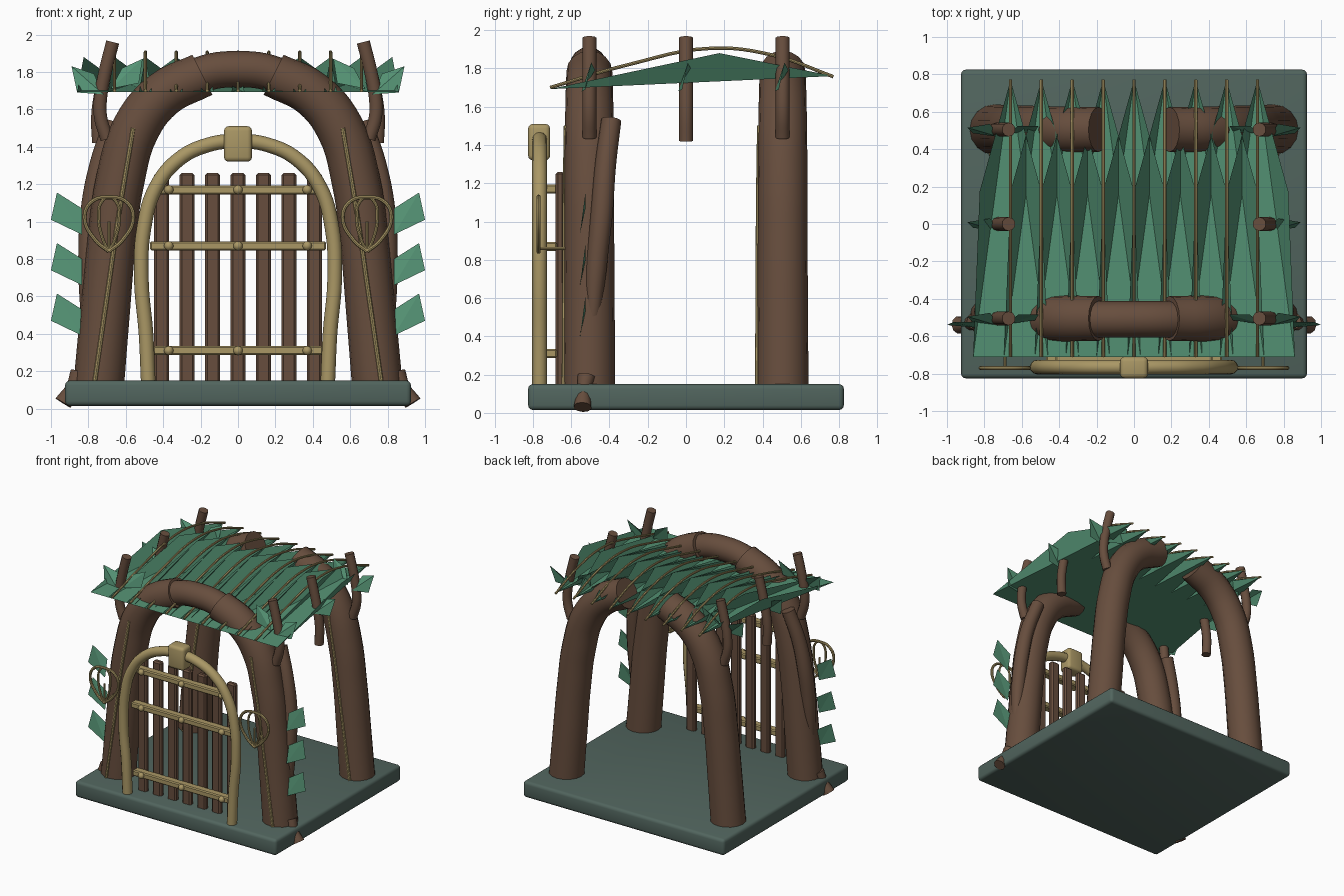
import bpy, bmesh, math
from mathutils import Vector

if "Cube" in bpy.data.objects:
    bpy.data.objects.remove(bpy.data.objects["Cube"])


def material(name, rgb):
    m = bpy.data.materials.new(name)
    m.diffuse_color = (*rgb, 1)
    m.use_nodes = True
    m.node_tree.nodes["Principled BSDF"].inputs["Base Color"].default_value = m.diffuse_color
    return m


WOOD = material("brown wood", (0.135, 0.075, 0.047))
TAN = material("pale tan wood", (0.40, 0.31, 0.13))
LEAF = material("leaf green", (0.09, 0.29, 0.175))
STONE = material("slate green", (0.083, 0.13, 0.112))


def activate(ob):
    bpy.ops.object.select_all(action='DESELECT')
    ob.select_set(True)
    bpy.context.view_layer.objects.active = ob


def tube(name, pts, r, mat, radii=None, sides=4, steps=6, cyclic=False):
    """Round bar along a smooth path, made into a mesh."""
    cu = bpy.data.curves.new(name, 'CURVE')
    cu.dimensions = '3D'
    cu.bevel_depth = r
    cu.bevel_resolution = sides
    cu.resolution_u = steps
    cu.use_fill_caps = True
    sp = cu.splines.new('BEZIER')
    sp.use_cyclic_u = cyclic
    sp.bezier_points.add(len(pts) - 1)
    for i, p in enumerate(pts):
        b = sp.bezier_points[i]
        b.co = p
        b.handle_left_type = b.handle_right_type = 'AUTO'
        b.radius = radii[i] if radii else 1
    ob = bpy.data.objects.new(name, cu)
    bpy.context.collection.objects.link(ob)
    activate(ob)
    bpy.ops.object.convert(target='MESH')
    ob = bpy.context.object
    ob.data.materials.clear()
    ob.data.materials.append(mat)
    bpy.ops.object.shade_smooth_by_angle(angle=math.radians(40))
    return ob


def box(name, lo, hi, mat, bevel=0.0, segments=2):
    bm = bmesh.new()
    bmesh.ops.create_cube(bm, size=1)
    lo, hi = Vector(lo), Vector(hi)
    for v in bm.verts:
        v.co = Vector([(lo[i] + hi[i]) / 2 + v.co[i] * (hi[i] - lo[i]) for i in range(3)])
    if bevel:
        bmesh.ops.bevel(bm, geom=bm.edges[:], offset=bevel, segments=segments,
                        affect='EDGES', profile=0.5)
    return finish(name, bm, mat)


def finish(name, bm, mat, smooth=True):
    me = bpy.data.meshes.new(name)
    bm.to_mesh(me)
    bm.free()
    me.materials.append(mat)
    ob = bpy.data.objects.new(name, me)
    bpy.context.collection.objects.link(ob)
    if smooth:
        activate(ob)
        bpy.ops.object.shade_smooth_by_angle(angle=math.radians(35))
    return ob


def sheet(name, verts, faces, mat):
    bm = bmesh.new()
    vs = [bm.verts.new(v) for v in verts]
    for f in faces:
        bm.faces.new([vs[i] for i in f])
    return finish(name, bm, mat, smooth=False)


# base slab
box("base", (-0.925, -0.825, 0.015), (0.925, 0.825, 0.15), STONE, 0.025, 3)

# curved trunk legs, with a thin inlay strip up the front of each
LEG = [(0.745, 0.12), (0.712, 0.5), (0.675, 0.9), (0.63, 1.22),
       (0.545, 1.5), (0.40, 1.68), (0.19, 1.785)]
LEG_R = [1.04, 1.02, 1.0, 1.0, 0.98, 0.95, 0.92]
for s in (-1, 1):
    for y, end in ((-0.505, "front"), (0.505, "back")):
        tube(end + "_leg", [(s * x, y, z) for x, z in LEG], 0.13, WOOD, LEG_R, 6, 5)
        tube(end + "_leg_strip",
             [(s * 0.765, y - 0.133, 0.15), (s * 0.70, y - 0.13, 0.6),
              (s * 0.635, y - 0.128, 1.05), (s * 0.56, y - 0.122, 1.5)], 0.012, TAN, sides=2)

    # side vine, root and leaves on the front legs
    tube("side_vine", [(s * 0.80, -0.50, 0.3), (s * 0.80, -0.47, 0.75), (s * 0.785, -0.44, 1.05),
                       (s * 0.74, -0.42, 1.3), (s * 0.665, -0.39, 1.53)],
         0.055, WOOD, [0.5, 1, 1.05, 1, 0.95])
    tube("root", [(s * 0.85, -0.52, 0.19), (s * 0.885, -0.535, 0.11), (s * 0.935, -0.54, 0.03)],
         0.05, WOOD, [0.95, 0.7, 0.95], 3)
    for k in range(3):
        z = 1.04 - 0.27 * k
        sheet("side_leaf",
              [(s * 0.968, -0.525, z + 0.115), (s * 0.834, -0.525, z + 0.03),
               (s * 0.834, -0.555, z - 0.11), (s * 1.0, -0.54, z - 0.03)],
              [(0, 1, 2), (0, 2, 3)], LEAF)

    # bent branch stubs poking through the roof, each with small leaves
    for y in (-0.505, 0, 0.505):
        tube("branch_stub", [(s * 0.70, y, 1.44), (s * 0.735, y, 1.56), (s * 0.735, y, 1.66),
                             (s * 0.71, y, 1.8), (s * 0.67, y, 1.96)] if y else
             [(s * 0.745, y, 1.42), (s * 0.75, y, 1.56), (s * 0.735, y, 1.68),
              (s * 0.71, y, 1.8), (s * 0.67, y, 1.96)],
             0.037, WOOD, sides=3)
        sheet("stub_leaf",
              [(s * 0.72, y - 0.04, 1.68), (s * 0.86, y - 0.02, 1.69),
               (s * 0.89, y + 0.01, 1.83), (s * 0.77, y + 0.03, 1.79)],
              [(0, 1, 2), (0, 2, 3)], LEAF)
        if y:
            sheet("inner_stub_leaf",
                  [(s * 0.68, y - 0.03, 1.71), (s * 0.53, y - 0.01, 1.74),
                   (s * 0.51, y + 0.02, 1.87), (s * 0.62, y + 0.02, 1.82)],
                  [(0, 1, 2), (0, 2, 3)], LEAF)

# crown log joining the front legs
tube("front_crown_log", [(-0.36, -0.51, 1.69), (-0.2, -0.51, 1.785), (0, -0.51, 1.815),
                         (0.2, -0.51, 1.785), (0.36, -0.51, 1.69)], 0.097, WOOD, None, 6)

# roof of folded leaves, each with an arched rib
for i in range(-4, 5):
    x = i * 0.165
    sheet("roof_leaf",
          [(x - 0.2, -0.71, 1.692), (x + 0.2, -0.71, 1.692), (x + 0.165, 0.175, 1.88),
           (x, 0.77, 1.76), (x - 0.165, 0.175, 1.88)],
          [(0, 1, 3), (1, 2, 3), (0, 3, 4)], LEAF)
    tube("roof_rib", [(x, -0.71, 1.70), (x, -0.3, 1.82), (x, 0.13, 1.905),
                      (x, 0.45, 1.87), (x, 0.77, 1.757)], 0.009, TAN, sides=2)

# arched gate frame with keystone
HALF = [(0.48, 0.14), (0.492, 0.4), (0.517, 0.7), (0.502, 0.97), (0.44, 1.18),
        (0.32, 1.33), (0.16, 1.41)]
path = [(-x, -0.765, z) for x, z in HALF] + [(0, -0.765, 1.43)] + \
       [(x, -0.765, z) for x, z in reversed(HALF)]
tube("gate_frame", path, 0.039, TAN, sides=4)
box("keystone", (-0.075, -0.825, 1.32), (0.075, -0.71, 1.51), TAN, 0.025, 3)

# gate pickets, rails and studs
for i in range(-3, 4):
    x = i * 0.136
    box("picket", (x - 0.04, -0.682, 0.13), (x + 0.04, -0.635, 1.26), WOOD, 0.012, 1)
for z, half in ((0.31, 0.455), (0.87, 0.47), (1.17, 0.42)):
    box("gate_rail", (-half, -0.74, z - 0.024), (half, -0.675, z + 0.024), TAN, 0.008, 1)
    for x in (-0.37, 0, 0.37):
        bm = bmesh.new()
        bmesh.ops.create_uvsphere(bm, u_segments=12, v_segments=8, radius=0.025)
        bmesh.ops.translate(bm, verts=bm.verts, vec=(x, -0.742, z))
        finish("rail_stud", bm, TAN)

# teardrop loop ornaments beside the gate
for s in (-1, 1):
    for w, r in ((0.13, 0.011), (0.055, 0.009)):
        loop = [(0, 0.84), (0.55, 0.90), (1, 1.02), (0.72, 1.105), (0, 1.13),
                (-0.72, 1.105), (-1, 1.02), (-0.55, 0.90), (0, 0.84)]
        tube("loop_ornament", [(s * 0.69 + u * w, -0.77, z) for u, z in loop], r, TAN, sides=2)
    tube("loop_stem", [(s * 0.69, -0.77, 0.84), (s * 0.69, -0.77, 1.0)], 0.007, TAN, sides=2)
    # small pegs fixing each ornament to the leg
    tube("ornament_peg", [(s * 0.69, -0.77, 0.86), (s * 0.69, -0.62, 0.86)], 0.008, TAN, sides=2)
